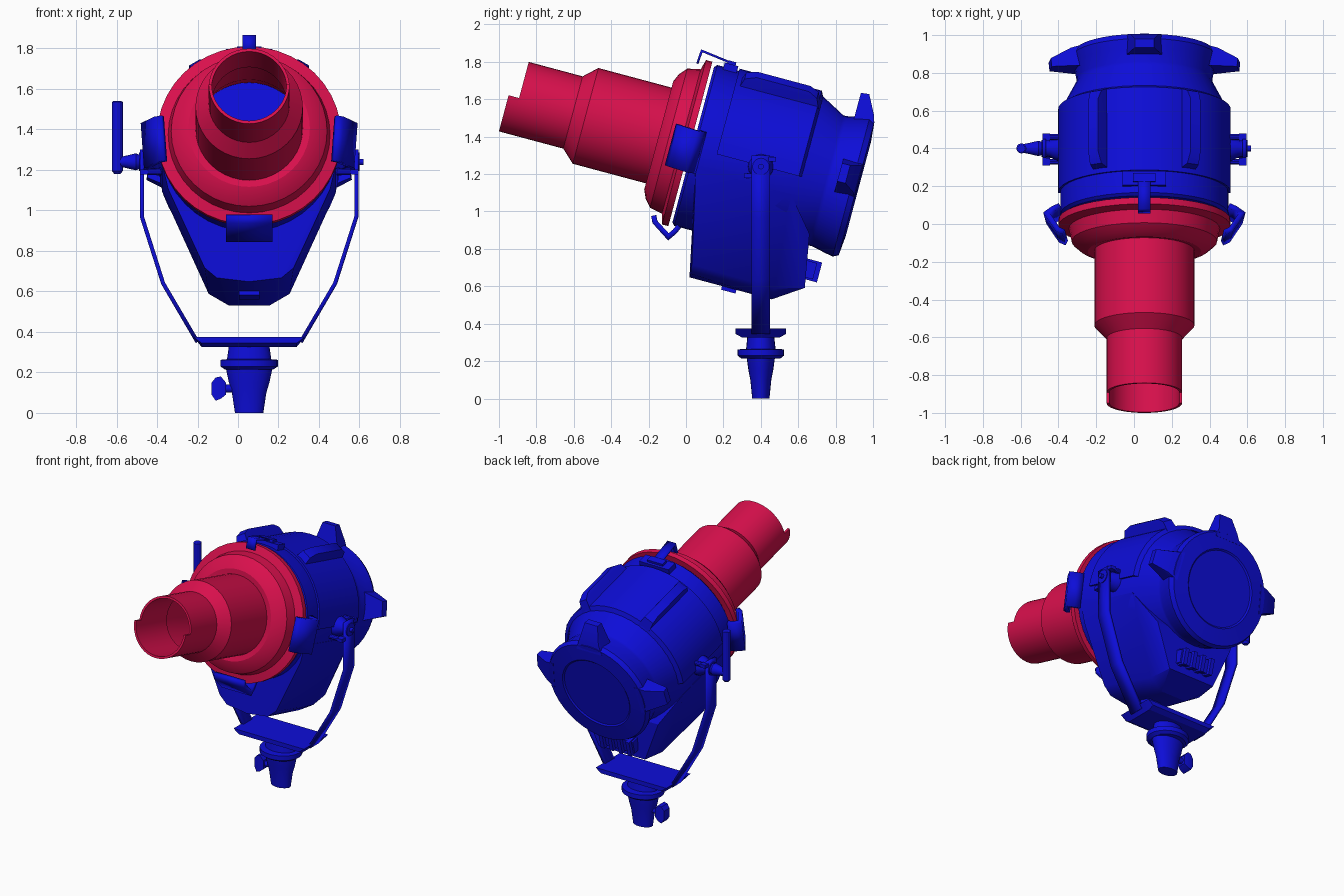
import bpy, bmesh
from math import sin, cos, pi, radians
from mathutils import Matrix, Vector

if "Cube" in bpy.data.objects:
    bpy.data.objects.remove(bpy.data.objects["Cube"])


def material(name, rgb):
    m = bpy.data.materials.new(name)
    m.use_nodes = True
    m.diffuse_color = (*rgb, 1)
    m.node_tree.nodes["Principled BSDF"].inputs["Base Color"].default_value = (*rgb, 1)
    return m


BLUE = material("deep blue", (0.004, 0.004, 0.69))
RED = material("crimson", (0.69, 0.005, 0.073))

# Frames: tilted lamp axis (local y runs backwards) and upright stand
LAMP = Matrix.Translation((0.055, 0.4, 1.26)) @ Matrix.Rotation(radians(-15), 4, 'X')
STAND = Matrix.Translation((0.055, 0.4, 0))
PIVOT = Matrix.Translation((0.055, 0.4, 1.24))
UP = Matrix.Rotation(pi / 2, 4, 'X')


def turn(angle, axis='Y'):
    return Matrix.Rotation(radians(angle), 4, axis)


def finish(name, bm, frame, mat):
    bmesh.ops.recalc_face_normals(bm, faces=bm.faces[:])
    mesh = bpy.data.meshes.new(name)
    bm.to_mesh(mesh)
    bm.free()
    mesh.materials.append(mat)
    ob = bpy.data.objects.new(name, mesh)
    bpy.context.collection.objects.link(ob)
    ob.matrix_world = frame
    bpy.ops.object.select_all(action='DESELECT')
    ob.select_set(True)
    bpy.context.view_layer.objects.active = ob
    bpy.ops.object.shade_smooth_by_angle(angle=radians(28))
    return ob


def lathe(name, profile, frame=LAMP, mat=BLUE, n=40, arc=None, loop=False):
    """Turn (distance along y, radius) points about y; arc limits the sweep in degrees from the top."""
    bm = bmesh.new()
    a0, a1 = arc or (0, 360)
    count = n + 1 if arc else n
    rings = []
    for i in range(count):
        a = radians(a0 + (a1 - a0) * i / n)
        rings.append([bm.verts.new((r * sin(a), s, r * cos(a))) for s, r in profile])
    k = len(profile)
    for i in range(n):
        p, q = rings[i], rings[(i + 1) % count]
        for j in range(k if loop else k - 1):
            m = (j + 1) % k
            bm.faces.new((p[j], p[m], q[m], q[j]))
    if arc:
        bm.faces.new(rings[0])
        bm.faces.new(rings[-1])
    elif not loop:
        for j in (0, -1):
            bm.faces.new([r[j] for r in rings])
    return finish(name, bm, frame, mat)


def hull(name, pts, frame=LAMP, mat=BLUE):
    """Convex solid, mirrored across x."""
    bm = bmesh.new()
    for x, y, z in pts:
        for side in (-1, 1):
            bm.verts.new((side * x, y, z))
    res = bmesh.ops.convex_hull(bm, input=bm.verts[:])
    loose = [g for g in res["geom_interior"] if isinstance(g, bmesh.types.BMVert)]
    bmesh.ops.delete(bm, geom=loose, context='VERTS')
    return finish(name, bm, frame, mat)


def box(name, w, y0, y1, z0, z1, frame=LAMP, mat=BLUE):
    return hull(name, [(w, y, z) for y in (y0, y1) for z in (z0, z1)], frame, mat)


def strip(name, path, w, thick, frame=LAMP, mat=BLUE):
    """Bent metal strip following a (y, z) path."""
    bm = bmesh.new()
    rows = [[bm.verts.new((x, y, z)) for x in (-w, w)] for y, z in path]
    for a, b in zip(rows, rows[1:]):
        bm.faces.new((a[0], a[1], b[1], b[0]))
    ob = finish(name, bm, frame, mat)
    mod = ob.modifiers.new("thickness", 'SOLIDIFY')
    mod.thickness, mod.offset, mod.use_even_offset = thick, 0, True
    return ob


# Lens barrel with flared mounting ring
outer = [(-1.338, .2), (-1.04, .2), (-.97, .265), (-.56, .265), (-.565, .30), (-.545, .345),
         (-.51, .385), (-.44, .4), (-.425, .455), (-.39, .455)]
inner = [(-.39, .28), (-.56, .25), (-.97, .25), (-1.04, .185), (-1.338, .185)]
lathe("lens_barrel", outer + inner, mat=RED, loop=True)
lathe("barrel_lower_lip", [(-1.396, .2), (-1.33, .2), (-1.33, .185), (-1.396, .185)],
      mat=RED, n=20, arc=(90, 270), loop=True)

# Lamp housing, raised top cover and rear cap
lathe("housing", [(-.374, .43), (-.36, .445), (.2, .445), (.36, .36), (.38, .36), (.45, .375),
                  (.5, .385), (.53, .37), (.54, .26), (.532, .25)])
lathe("top_cover", [(-.24, .44), (-.24, .457), (.215, .457), (.235, .42)],
      n=24, arc=(-92, 92), loop=True)

# Hopper under the housing
hull("lower_housing", [(.43, -.33, -.12), (.4, -.3, -.24), (.22, -.215, -.62), (.16, -.21, -.67),
                       (0, -.21, -.69), (.1, .245, -.69), (.2, .245, -.63), (.18, .4, -.585),
                       (.3, .35, -.3), (.43, .2, -.12)])
box("bottom_catch", .05, -.03, .05, -.71, -.66)

# Rear vent box with slats
box("vent_box", .13, .33, .43, -.53, -.44)
for i in range(4):
    x = -.105 + .07 * i
    box("vent_slat", .014, .35, .455, -.54, -.43, LAMP @ Matrix.Translation((x, 0, 0)))

# Cooling fins on both shoulders
for side in (-1, 1):
    hull("cooling_fin", [(.045, -.22, .43), (.035, -.2, .5), (.03, -.14, .525),
                         (.03, .15, .525), (.035, .2, .5), (.045, .24, .4)],
         LAMP @ turn(side * 31))

# Ears around the rear cap
for angle in (0, 83, -83):
    hull("cap_ear", [(.1, .42, .33), (.1, .535, .33), (.05, .42, .5), (.05, .465, .505),
                     (.075, .52, .4)], LAMP @ turn(angle))

# Hooked clips holding the barrel ring
for angle in (180, 94, -94):
    strip("ring_clip", [(-.48, .42), (-.465, .452), (-.375, .51), (-.35, .475), (-.335, .44)],
          .115, .028, LAMP @ turn(angle))

# Top latch
strip("latch_strap", [(-.465, .424), (-.46, .497), (-.29, .475), (-.285, .44)], .033, .012)
box("latch_base", .115, -.325, -.25, .43, .468)
box("latch_hinge", .06, -.31, -.265, .46, .485)

# Yoke: upright arms and wide base plate
ACROSS = STAND @ turn(90, 'Z')
for side in (-1, 1):
    strip("yoke_arm", [(side * .53, 1.3), (side * .53, .97), (side * .425, .64),
                       (side * .255, .35)], .05, .02, ACROSS)
hull("yoke_base", [(.275, -.135, .375), (.275, .135, .375), (.235, -.135, .345),
                   (.235, .135, .345), (.235, -.1, .326), (.235, .1, .326)], STAND)

# Spigot: oval socket, flange and collar, with a wing screw
lathe("spigot_socket", [(0, .07), (.1, .085), (.15, .1), (.22, .115)],
      STAND @ Matrix.Diagonal((1, .66, 1, 1)) @ UP, n=24)
lathe("spigot_flange", [(.215, .12), (.23, .142), (.262, .142), (.265, .11)],
      STAND @ Matrix.Diagonal((1, .88, 1, 1)) @ UP, n=24)
lathe("spigot_collar", [(.26, .11), (.33, .1)], STAND @ Matrix.Diagonal((1, .72, 1, 1)) @ UP, n=24)
SCREW = STAND @ Matrix.Translation((0, 0, .12)) @ turn(90, 'Z')
lathe("screw_stem", [(.05, .02), (.14, .02)], SCREW, n=12)
hull("screw_wing", [(.03, .115, -.03), (.03, .115, .03), (.035, .14, .06), (.035, .165, .055),
                    (.03, .185, .03), (.03, .185, -.03), (.035, .165, -.06), (.035, .14, -.05)], SCREW)

# Pivots on both sides: left knob, right clamp with crank handle
for side in (-1, 1):
    axle = PIVOT @ turn(-90 * side, 'Z')
    lathe("pivot_boss", [(.43, .07), (.465, .065), (.5, .045), (.54, .035)], axle, n=16)
    lathe("pivot_washer", [(.515, .045), (.545, .045)], axle, n=16)
    # Small bolts beside the arm
    for y, z in ((-.07, -.05), (.06, .04)):
        bolt = PIVOT @ Matrix.Translation((0, y, z)) @ turn(-90 * side, 'Z')
        lathe("side_bolt", [(.42, .016), (.5, .016)], bolt, n=10)
        box("arm_tab", .02, .5, .54, -.012, .012, bolt)
lathe("pivot_knob", [(.53, .015), (.565, .015)], PIVOT @ turn(-90, 'Z'), n=12)
CRANK = PIVOT @ turn(90, 'Z')
lathe("clamp_knob", [(.53, .03), (.56, .042), (.61, .03), (.65, .022)], CRANK, n=14)
lathe("crank_handle", [(-.06, .015), (-.045, .027), (.295, .027), (.3, .02)],
      PIVOT @ Matrix.Translation((-.651, 0, 0)) @ UP, n=12)
